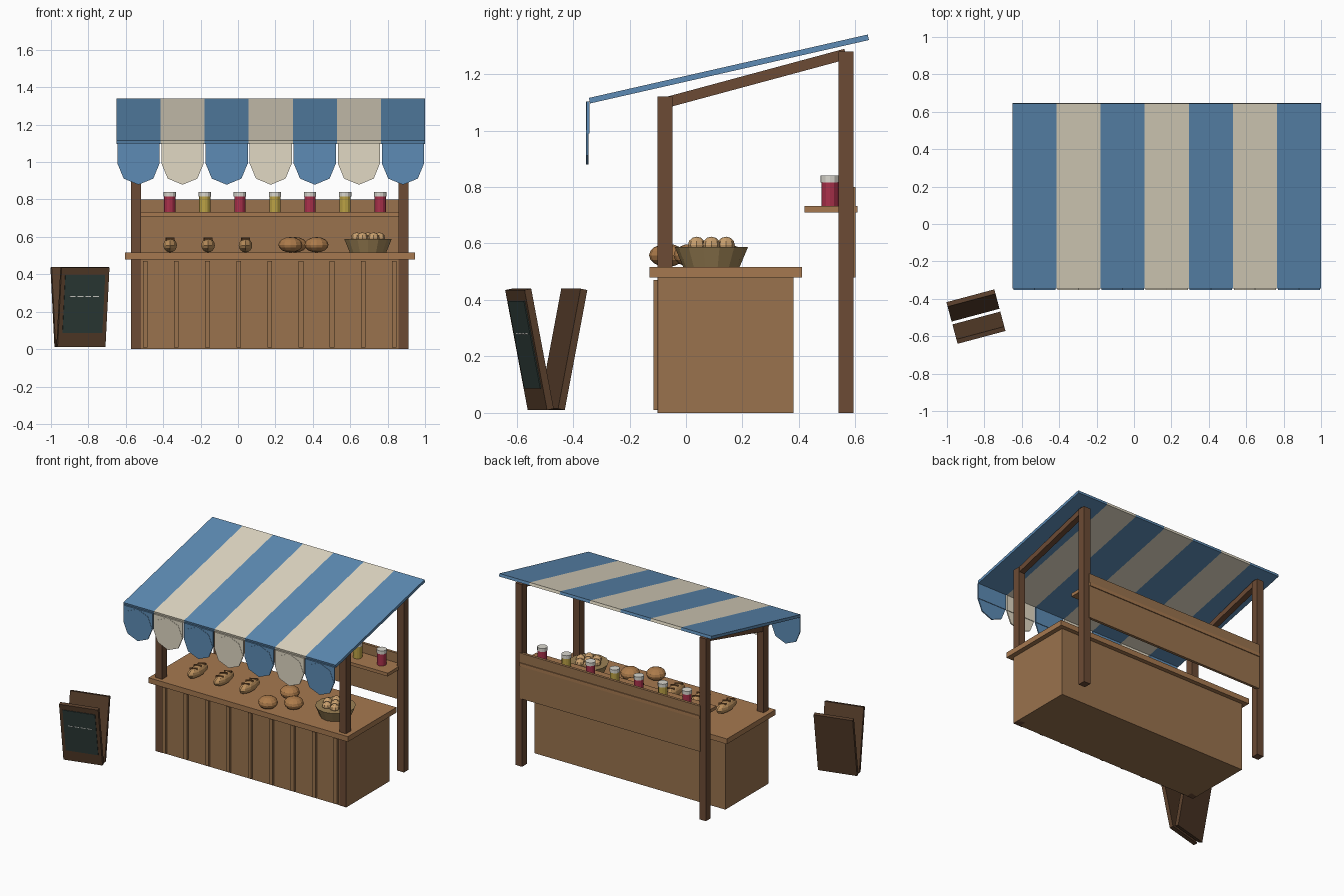
import bpy, math
from mathutils import Matrix, Vector

if "Cube" in bpy.data.objects:
    bpy.data.objects.remove(bpy.data.objects["Cube"])


def mat(name, r, g, b):
    m = bpy.data.materials.new(name)
    m.diffuse_color = (r, g, b, 1)
    m.use_nodes = True
    m.node_tree.nodes["Principled BSDF"].inputs["Base Color"].default_value = m.diffuse_color
    return m


WOOD = mat("light_wood", .32, .17, .075)
TOP = mat("counter_wood", .38, .19, .08)
DARK = mat("dark_wood", .15, .07, .035)
SIGN = mat("sign_wood", .10, .05, .025)
BLUE = mat("blue_cloth", .11, .26, .46)
CREAM = mat("cream_cloth", .75, .69, .55)
CRUST = mat("crust", .42, .20, .07)
LOAF = mat("loaf_crust", .50, .28, .11)
ROLL = mat("roll_crust", .60, .36, .16)
SLASH = mat("slash", .20, .09, .03)
WICKER = mat("wicker", .33, .22, .09)
RED = mat("red_jam", .40, .03, .07)
HONEY = mat("honey", .50, .36, .06)
LID = mat("lid", .70, .68, .62)
SLATE = mat("slate", .03, .05, .045)
CHALK = mat("chalk", .75, .75, .70)


def finish(name, m):
    o = bpy.context.object
    o.name = name
    o.data.materials.append(m)
    return o


def box(name, m, size, loc, rot=(0, 0, 0)):
    bpy.ops.mesh.primitive_cube_add(size=1, location=loc, rotation=rot)
    o = finish(name, m)
    o.scale = size
    return o


def span(name, m, x, y, z):
    return box(name, m, (x[1] - x[0], y[1] - y[0], z[1] - z[0]),
               (sum(x) / 2, sum(y) / 2, sum(z) / 2))


def cone(name, m, r1, r2, z0, z1, x, y, n=12):
    bpy.ops.mesh.primitive_cone_add(vertices=n, radius1=r1, radius2=r2,
                                    depth=z1 - z0, location=(x, y, (z0 + z1) / 2))
    return finish(name, m)


def ball(name, m, radii, loc, seg=12, rings=8):
    bpy.ops.mesh.primitive_uv_sphere_add(segments=seg, ring_count=rings, location=loc)
    o = finish(name, m)
    o.scale = radii
    return o


CX = .17  # middle of the stall

# Counter
span("counter_body", WOOD, (-.572, .912), (-.098, .38), (0, .48))
span("counter_top", TOP, (-.605, .945), (-.13, .41), (.48, .517))
for i in range(9):
    box("counter_batten", WOOD, (.025, .02, .46), (CX + (i - 4) * .1665, -.105, .24))

# Posts and sloping rafters
slope = math.atan2(.17, .63)
for s in (-1, 1):
    x = CX + s * .715
    span("front_post", DARK, (x - .026, x + .026), (-.101, -.047), (0, 1.12))
    span("back_post", DARK, (x - .026, x + .026), (.541, .594), (0, 1.28))
    box("rafter", DARK, (.04, .66, .038), (x, .247, 1.185), (slope, 0, 0))

# Striped canopy with scalloped valance
W = 1.65 / 7
tilt = math.atan2(.225, .99)
for i in range(7):
    m = CREAM if i % 2 else BLUE
    x = -.65 + W * (i + .5)
    box("canopy_stripe", m, (W, 1.013, .02), (x, .152, 1.218), (tilt, 0, 0))
    box("valance_panel", m, (.226, .010, .112), (x, -.347, 1.046))
    bpy.ops.mesh.primitive_cylinder_add(vertices=8, radius=.112, depth=.008,
                                        location=(x, -.350, .991),
                                        rotation=(math.pi / 2, 0, 0))
    finish("valance_scallop", m)

# Back board, shelf and jars
span("back_board", WOOD, (-.53, .87), (.582, .601), (.48, .80))
span("shelf", TOP, (-.53, .87), (.42, .607), (.71, .733))
for i in range(7):
    x = -.365 + i * .1875
    cone("jar", HONEY if i % 2 else RED, .03, .03, .733, .818, x, .51)
    cone("jar_lid", LID, .033, .033, .816, .84, x, .51)

# Long loaves with slashes
for x in (-.363, -.16, .04):
    ball("long_loaf", LOAF, (.038, .105, .038), (x, .07, .555), 10, 8)
    for k in (-1, 0, 1):
        box("loaf_slash", SLASH, (.05, .010, .012),
            (x, .07 + k * .045, .591 - .005 * abs(k)), (0, 0, .5))

# Round breads
for x, y in ((.28, -.067), (.305, .14), (.42, .02)):
    ball("round_bread", CRUST, (.064, .064, .041), (x, y, .558))

# Basket of rolls
BX, BY = .695, .09
cone("basket", WICKER, .10, .13, .517, .588, BX, BY, 14)
for k in range(7):
    a = k * math.pi / 3
    r = .06 if k < 6 else 0
    ball("bread_roll", ROLL, (.031, .031, .029),
         (BX + r * math.cos(a), BY + r * math.sin(a), .595), 8, 6)

# Chalkboard sign made of two leaning panels
frame = Matrix.Translation((-.845, -.495, .225)) @ Matrix.Rotation(math.radians(15), 4, 'Z')
lean = math.radians(11)


def sign_part(name, m, size, side, offset):
    o = box(name, m, size, (0, 0, 0))
    o.matrix_world = (frame @ Matrix.Translation((0, side * .0615, 0))
                      @ Matrix.Rotation(-side * lean, 4, 'X')
                      @ Matrix.Translation(Vector(offset))
                      @ Matrix.Diagonal((*size, 1)))


for side in (-1, 1):
    sign_part("sign_panel", SIGN, (.265, .025, .433), side, (0, 0, 0))
sign_part("sign_slate", SLATE, (.22, .008, .315), -1, (0, -.0125, .02))
for k in range(4):
    sign_part("chalk_dash", CHALK, (.032, .003, .005), -1, ((k - 1.5) * .043, -.0165, .06))
